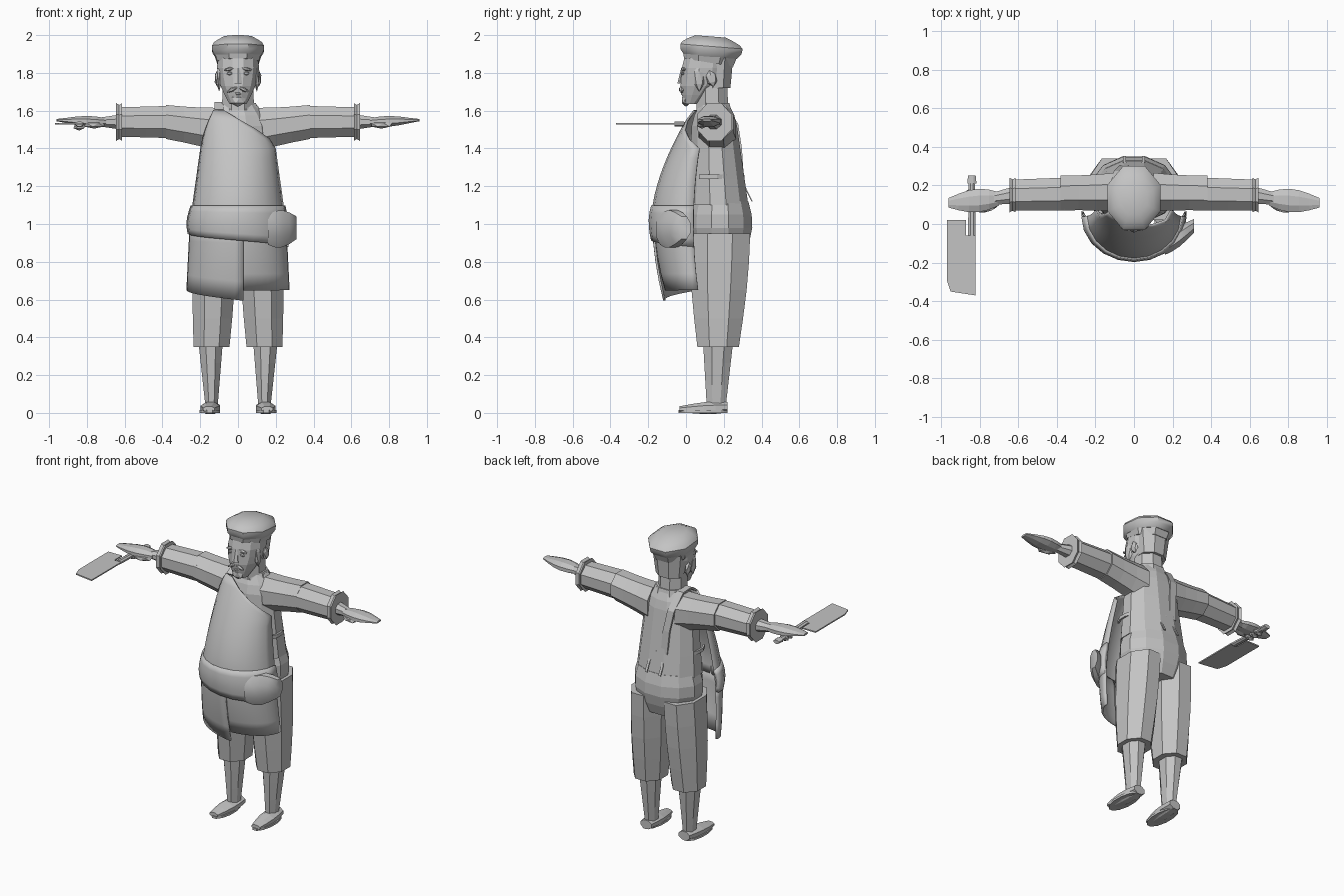
import bpy, bmesh, math
from mathutils import Vector, Euler

if "Cube" in bpy.data.objects:
    bpy.data.objects.remove(bpy.data.objects["Cube"])

GREY = (0.55, 0.55, 0.55, 1)
mat = bpy.data.materials.new("plain_grey")
mat.use_nodes = True
mat.diffuse_color = GREY
mat.node_tree.nodes["Principled BSDF"].inputs["Base Color"].default_value = GREY


def finish(name, bm, smooth=False, thickness=0):
    """Turn a bmesh into a named object with the shared material."""
    bmesh.ops.recalc_face_normals(bm, faces=bm.faces)
    mesh = bpy.data.meshes.new(name)
    bm.to_mesh(mesh)
    bm.free()
    obj = bpy.data.objects.new(name, mesh)
    bpy.context.collection.objects.link(obj)
    mesh.materials.append(mat)
    if smooth:
        bpy.ops.object.select_all(action='DESELECT')
        obj.select_set(True)
        bpy.context.view_layer.objects.active = obj
        bpy.ops.object.shade_smooth_by_angle(angle=math.radians(45))
    if thickness:
        solid = obj.modifiers.new("thickness", 'SOLIDIFY')
        solid.thickness = thickness
        solid.offset = 0


def tube(name, start, end, size_start, size_end, axis='z', sides=8, sections=1,
         swell=0, tilt=0, smooth=False):
    """Capped faceted tube between two points; swell bulges the middle."""
    bm = bmesh.new()
    grow = 1 / math.cos(math.pi / sides)
    loops = []
    for step in range(sections + 1):
        k = step / sections
        centre = Vector(start).lerp(Vector(end), k)
        size = Vector(size_start).lerp(Vector(size_end), k)
        size *= grow * (1 + swell * math.sin(math.pi * k))
        loop = []
        for i in range(sides):
            turn = 2 * math.pi * (i + 0.5) / sides
            u, v = size.x * math.cos(turn), size.y * math.sin(turn)
            offset = {'x': (0, u, v), 'y': (u, 0, v), 'z': (u, v, -tilt * v)}[axis]
            loop.append(bm.verts.new(centre + Vector(offset)))
        loops.append(loop)
    for low, high in zip(loops, loops[1:]):
        for i in range(sides):
            j = (i + 1) % sides
            bm.faces.new((low[i], low[j], high[j], high[i]))
    bm.faces.new(loops[0])
    bm.faces.new(loops[-1])
    finish(name, bm, smooth)


def grid(name, rows, thickness, smooth=False):
    """Thin sheet through rows of points."""
    bm = bmesh.new()
    verts = [[bm.verts.new(p) for p in row] for row in rows]
    for r, s in zip(verts, verts[1:]):
        for i in range(len(r) - 1):
            bm.faces.new((r[i], r[i + 1], s[i + 1], s[i]))
    finish(name, bm, smooth, thickness)


def apron_sheet(name, low, high, left, right, levels, drop=0, inset=0, puff=0, thickness=0.012):
    """Cloth wrapped over the belly; left and right give its edges as parts of a quarter turn."""
    rows, columns = [], 10
    for level in range(levels + 1):
        up = level / levels
        base = low + (high - low) * up
        above, below = max(base - 1.05, 0), max(1.05 - base, 0)
        width = 0.25 - 0.14 * max(base - 1, 0) + 0.05 * max(1 - base, 0)
        edge = 0.04 + 0.2 * (base - 1) ** 2
        front = inset - 0.175 + 0.55 * above ** 1.6 + 0.37 * below ** 2
        out = 1 + puff * (0.5 + math.sin(math.pi * up))
        row = []
        for i in range(columns + 1):
            k = i / columns
            turn = (left(base) * (1 - k) + right(base) * k) * math.pi / 2
            row.append((out * width * math.sin(turn),
                        edge + out * (front - edge) * math.cos(turn),
                        base + drop * k * (1 - up)))
        rows.append(row)
    grid(name, rows, thickness, smooth=True)


def band(name, points, half, thickness=0.012):
    """Flat strip along a path, widened along the vector half."""
    h = Vector(half)
    grid(name, [[Vector(p) - h for p in points], [Vector(p) + h for p in points]], thickness)


def blob(name, centre, size, turn=(0, 0, 0)):
    """Small faceted lump."""
    bm = bmesh.new()
    bmesh.ops.create_icosphere(bm, subdivisions=1, radius=1)
    spin = Euler(turn).to_matrix()
    for v in bm.verts:
        v.co = spin @ (v.co * Vector(size)) + Vector(centre)
    finish(name, bm)


def prism(name, outline, bottom, top):
    """Flat outline given thickness."""
    bm = bmesh.new()
    face = bm.faces.new([bm.verts.new((x, y, bottom)) for x, y in outline])
    for item in bmesh.ops.extrude_face_region(bm, geom=[face])["geom"]:
        if isinstance(item, bmesh.types.BMVert):
            item.co.z = top
    finish(name, bm)


# Torso, seat and neck
tube("shirt_body", (0, 0.17, 1.1), (0, 0.15, 1.52), (0.21, 0.16), (0.17, 0.12), sides=12, sections=3)
tube("shirt_shoulders", (0, 0.15, 1.52), (0, 0.15, 1.63), (0.17, 0.12), (0.1, 0.08),
     sides=12, sections=2, swell=0.06)
tube("shirt_collar", (0, 0.15, 1.6), (0, 0.15, 1.64), (0.11, 0.09), (0.095, 0.08))
tube("trouser_seat", (0, 0.18, 0.84), (0, 0.18, 1.12), (0.16, 0.13), (0.2, 0.15),
     sides=12, sections=4, swell=0.22)
tube("neck", (0, 0.14, 1.6), (0, 0.135, 1.78), (0.085, 0.085), (0.08, 0.08))

# Limbs and paired facial features
for s, side in ((1, "left_"), (-1, "right_")):
    tube(side + "trouser_leg", (s * 0.14, 0.17, 0.35), (s * 0.12, 0.18, 0.95),
         (0.095, 0.11), (0.11, 0.16), sections=4, swell=0.08)
    tube(side + "calf", (s * 0.14, 0.16, 0.03), (s * 0.145, 0.17, 0.38),
         (0.032, 0.05), (0.065, 0.08), sections=3)
    tube(side + "shoe", (s * 0.155, -0.035, 0.02), (s * 0.14, 0.22, 0.03),
         (0.03, 0.015), (0.04, 0.028), axis='y', sections=4, swell=0.45)
    tube(side + "sole", (s * 0.15, 0.09, 0), (s * 0.15, 0.09, 0.014),
         (0.055, 0.13), (0.055, 0.13), sides=12)

    tube(side + "upper_sleeve", (s * 0.1, 0.165, 1.5), (s * 0.38, 0.16, 1.54),
         (0.1, 0.115), (0.09, 0.09), axis='x', sections=3, swell=-0.04)
    tube(side + "lower_sleeve", (s * 0.36, 0.155, 1.54), (s * 0.62, 0.15, 1.54),
         (0.085, 0.085), (0.08, 0.078), axis='x', sections=2)
    tube(side + "cuff", (s * 0.613, 0.15, 1.54), (s * 0.645, 0.15, 1.54),
         (0.09, 0.1), (0.09, 0.1), axis='x', sections=2, swell=-0.1)
    tube(side + "wrist", (s * 0.62, 0.15, 1.54), (s * 0.74, 0.13, 1.54),
         (0.045, 0.04), (0.03, 0.022), axis='x')
    tube(side + "hand", (s * 0.7, 0.13, 1.54), (s * 0.96, 0.11, 1.55),
         (0.035, 0.02), (0.025, 0.006), axis='x', sections=5, swell=1)
    blob(side + "thumb", (s * 0.76, 0.085, 1.525), (0.065, 0.024, 0.02), turn=(0, 0, -s * 0.3))

    blob(side + "ear", (s * 0.11, 0.135, 1.77), (0.015, 0.03, 0.045), turn=(0.25, 0, 0))
    blob(side + "sideburn", (s * 0.1, 0.07, 1.775), (0.015, 0.03, 0.075))
    blob(side + "eyebrow", (s * 0.045, -0.014, 1.82), (0.035, 0.014, 0.01), turn=(0, s * 0.2, 0))
    blob(side + "eye", (s * 0.045, -0.018, 1.797), (0.018, 0.01, 0.01))
    blob(side + "moustache", (s * 0.03, -0.024, 1.712), (0.034, 0.014, 0.011), turn=(0, s * 0.45, 0))

# Head and face
tube("jaw", (0, 0.03, 1.635), (0, 0.1, 1.78), (0.045, 0.04), (0.105, 0.125),
     sides=12, sections=3, swell=0.1)
tube("skull", (0, 0.1, 1.78), (0, 0.12, 1.92), (0.105, 0.125), (0.1, 0.11),
     sides=12, sections=3, swell=0.08)
tube("nose", (0, -0.022, 1.745), (0, -0.014, 1.825), (0.022, 0.02), (0.01, 0.01), sides=6)
tube("back_hair", (0, 0.17, 1.72), (0, 0.175, 1.88), (0.085, 0.065), (0.105, 0.075))
blob("lower_lip", (0, -0.018, 1.69), (0.022, 0.01, 0.01))
blob("chin_beard", (0, 0, 1.655), (0.045, 0.026, 0.035))

# Soft cap
tube("cap_band", (0, 0.12, 1.855), (0, 0.125, 1.9), (0.11, 0.13), (0.124, 0.143), tilt=0.16)
tube("cap_side", (0, 0.13, 1.885), (0, 0.135, 1.94), (0.12, 0.14), (0.137, 0.165),
     sections=2, swell=0.06, tilt=0.08, smooth=True)
tube("cap_crown", (0, 0.135, 1.94), (0, 0.13, 1.993), (0.137, 0.165), (0.07, 0.08),
     sections=3, swell=0.12, tilt=0.08, smooth=True)

# Apron with slanted bib, two skirt panels and a folded waist
apron_sheet("apron_bib", 0.95, 1.6, lambda z: -1 + 2.2 * max(z - 1.4, 0),
            lambda z: 1 - 6.5 * max(z - 1.4, 0), levels=13)
apron_sheet("apron_right_panel", 0.65, 1, lambda z: -1, lambda z: 0.07, levels=4, drop=-0.055)
apron_sheet("apron_left_panel", 0.65, 1, lambda z: 0, lambda z: 1, levels=4, inset=0.01)
apron_sheet("apron_fold", 0.95, 1.095, lambda z: -1, lambda z: 1, levels=5,
            drop=-0.07, puff=0.04, thickness=0.02)
tube("apron_bundle", (0.16, -0.12, 0.97), (0.31, -0.01, 0.98), (0.04, 0.08), (0.035, 0.06),
     axis='x', sections=4, swell=0.4, smooth=True)

# Strap over the right shoulder, waist tie and its loose ends
band("shoulder_strap", [(-0.1, 0.06, 1.6), (-0.1, 0.12, 1.64), (-0.1, 0.2, 1.635),
                        (-0.08, 0.27, 1.53), (-0.06, 0.29, 1.4), (-0.05, 0.3, 1.25)], (0.024, 0, 0))
arc = [math.pi * (i / 10 - 0.15) for i in range(14)]
band("waist_tie", [(0.205 * math.cos(t), 0.14 + 0.15 * math.sin(t), 1.25) for t in arc], (0, 0, 0.011))
blob("waist_knot", (0, 0.295, 1.25), (0.03, 0.016, 0.018))
for x in (-0.05, 0.05):
    band("tie_end", [(x / 2, 0.29, 1.25), (x, 0.32, 1.18), (x, 0.35, 1.12)], (0.008, 0, 0), thickness=0.006)

# Cleaver held in the right hand
spine, blade_edge, heel, tip, notch = -0.82, -0.97, 0.02, -0.37, -0.06
prism("cleaver_blade", [(blade_edge, heel), (spine - 0.05, heel), (spine - 0.05, notch), (spine, notch),
                        (spine, tip), (blade_edge + 0.02, tip + 0.02), (blade_edge, tip + 0.08)],
      bottom=1.528, top=1.536)
grip = spine - 0.02
tube("cleaver_handle", (grip, notch, 1.53), (grip, 0.23, 1.52), (0.02, 0.013), (0.016, 0.013), axis='y')
tube("cleaver_pommel", (grip, 0.21, 1.52), (grip, 0.25, 1.52), (0.024, 0.014), (0.02, 0.012), axis='y')
for i in range(3):
    blob("gripping_finger", (grip, 0.085 + i * 0.04, 1.515), (0.035, 0.02, 0.02))
